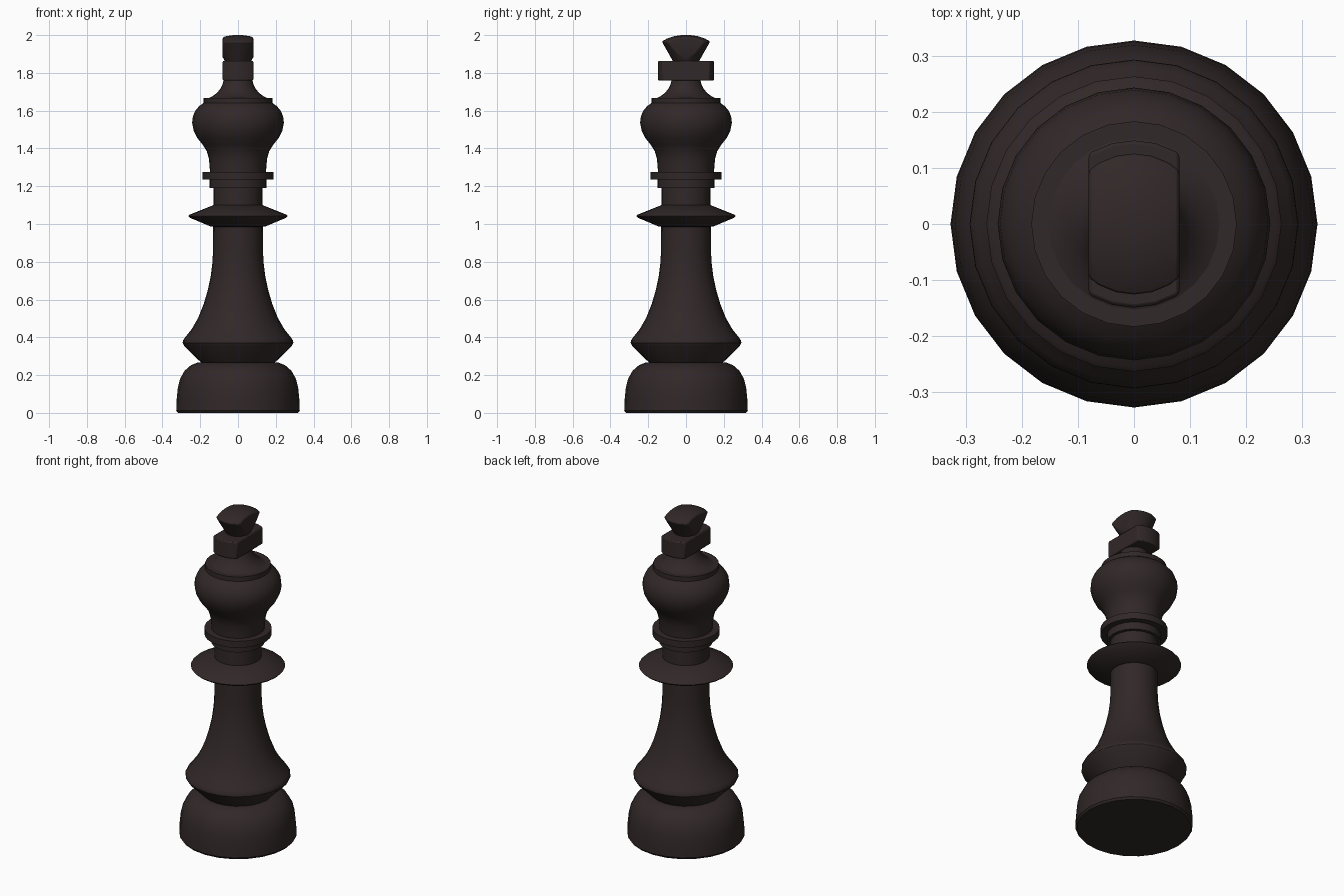
import bpy, bmesh, math

if "Cube" in bpy.data.objects:
    bpy.data.objects.remove(bpy.data.objects["Cube"])

SIDES = 24

wood = bpy.data.materials.new("dark brown wood")
wood.diffuse_color = (0.031, 0.021, 0.021, 1)
wood.use_nodes = True
wood.node_tree.nodes["Principled BSDF"].inputs["Base Color"].default_value = wood.diffuse_color


def lathe(name, profile, slab=None):
    """Revolve (radius, z) points; optionally keep only the slab |x| < slab."""
    bm = bmesh.new()
    rings = []
    for r, z in profile:
        rings.append([bm.verts.new((r * math.cos(2 * math.pi * i / SIDES),
                                    r * math.sin(2 * math.pi * i / SIDES), z))
                      for i in range(SIDES)])
    for a, b in zip(rings, rings[1:]):
        for i in range(SIDES):
            j = (i + 1) % SIDES
            bm.faces.new((a[i], a[j], b[j], b[i]))
    bm.faces.new(rings[0][::-1])
    bm.faces.new(rings[-1])
    if slab:
        for s in (1, -1):
            geom = bm.verts[:] + bm.edges[:] + bm.faces[:]
            cut = bmesh.ops.bisect_plane(bm, geom=geom, plane_co=(s * slab, 0, 0),
                                         plane_no=(s, 0, 0), clear_outer=True)
            edges = [e for e in cut["geom_cut"] if isinstance(e, bmesh.types.BMEdge)]
            bmesh.ops.holes_fill(bm, edges=edges, sides=0)
    bmesh.ops.recalc_face_normals(bm, faces=bm.faces[:])
    me = bpy.data.meshes.new(name)
    bm.to_mesh(me)
    bm.free()
    me.materials.append(wood)
    ob = bpy.data.objects.new(name, me)
    bpy.context.collection.objects.link(ob)
    bpy.ops.object.select_all(action='DESELECT')
    ob.select_set(True)
    bpy.context.view_layer.objects.active = ob
    bpy.ops.object.shade_smooth_by_angle(angle=math.radians(32))
    return ob


# heavy rounded foot
lathe("foot", [(0.318, 0), (0.327, 0.012), (0.325, 0.07), (0.319, 0.13), (0.307, 0.18),
               (0.283, 0.223), (0.25, 0.252), (0.215, 0.266), (0.19, 0.268)])

# flared stem up to the collar
lathe("stem", [(0.19, 0.26), (0.197, 0.268), (0.285, 0.355), (0.293, 0.37), (0.292, 0.382),
               (0.28, 0.4), (0.244, 0.445), (0.21, 0.505), (0.182, 0.575), (0.16, 0.65),
               (0.145, 0.72), (0.136, 0.79), (0.132, 0.86), (0.131, 1.0), (0.131, 1.2)])

# sharp collar disc
lathe("collar", [(0.13, 0.985), (0.145, 0.987), (0.255, 1.033), (0.263, 1.042),
                 (0.255, 1.05), (0.13, 1.1)])

# stacked neck rings
lathe("lower_neck_ring", [(0.15, 1.19), (0.15, 1.24)])
lathe("upper_neck_ring", [(0.187, 1.235), (0.187, 1.275)])

# bulbous head
lathe("head", [(0.148, 1.27), (0.15, 1.3), (0.154, 1.345), (0.165, 1.385), (0.187, 1.42),
               (0.215, 1.455), (0.235, 1.495), (0.243, 1.535), (0.239, 1.57),
               (0.226, 1.6), (0.205, 1.625), (0.18, 1.642)])
lathe("head_ring", [(0.183, 1.64), (0.183, 1.668)])
lathe("head_cap", [(0.16, 1.665), (0.142, 1.672), (0.116, 1.69), (0.096, 1.712),
                   (0.083, 1.737), (0.075, 1.765)])

# cross on top: turned shapes sliced to a slab
cross = [
    lathe("cross_bar", [(0.149, 1.76), (0.149, 1.863)], slab=0.081),
    lathe("cross_tip", [(0.065, 1.855), (0.128, 1.966), (0.1, 1.982), (0.06, 1.995),
                        (0.025, 2.0)], slab=0.081),
]
for ob in cross:
    bev = ob.modifiers.new("soft_edges", 'BEVEL')
    bev.width = 0.006
    bev.segments = 2
    bev.limit_method = 'ANGLE'
    bev.angle_limit = math.radians(35)
